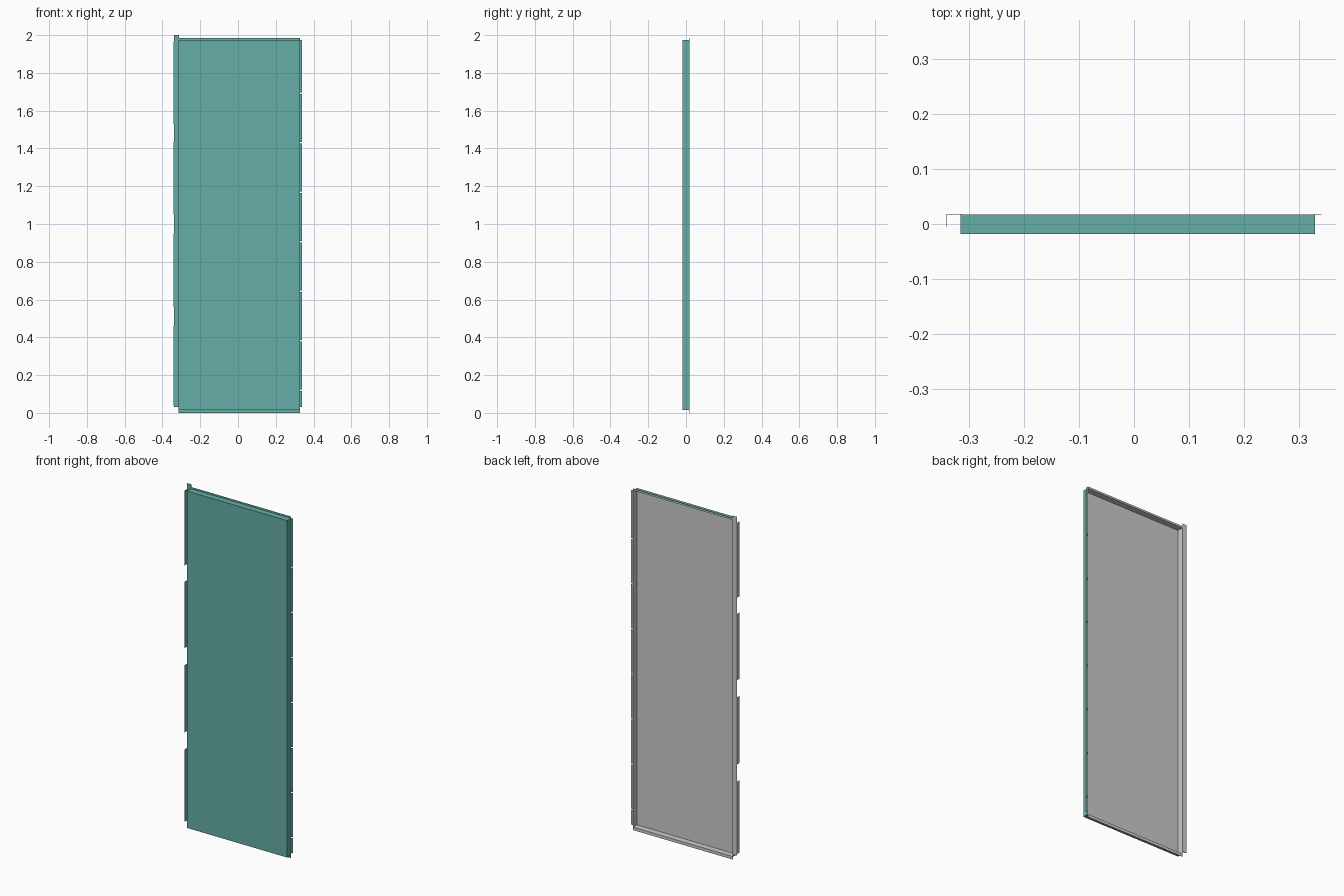
import bpy, bmesh

if "Cube" in bpy.data.objects:
    bpy.data.objects.remove(bpy.data.objects["Cube"])

# Outside of the sheet is painted, inside is bare
paint = bpy.data.materials.new("paint")
paint.diffuse_color = (0.13, 0.42, 0.38, 1)
paint.use_nodes = True
paint.node_tree.nodes["Principled BSDF"].inputs["Base Color"].default_value = paint.diffuse_color
bare = bpy.data.materials.new("bare_metal")
bare.diffuse_color = (0.6, 0.6, 0.6, 1)
bare.use_nodes = True
bare.node_tree.nodes["Principled BSDF"].inputs["Base Color"].default_value = bare.diffuse_color

L, R = -0.3145, 0.3285        # side walls of the tray
F, B = -0.0185, 0.0185        # front face and rear limit
Z0, Z1 = 0.0165, 1.975        # bottom and top walls
T = 0.001                     # sheet thickness


def folded_sheet(name, profile, axis, spans):
    """Extrude a folded profile along 'x' or 'z' once per span."""
    bm = bmesh.new()
    for lo, hi in spans:
        rows = []
        for a, b in profile:
            if axis == 'z':
                ends = [(a, b, lo), (a, b, hi)]
            else:
                ends = [(lo, a, b), (hi, a, b)]
            rows.append([bm.verts.new(p) for p in ends])
        for p, q in zip(rows, rows[1:]):
            bm.faces.new((p[0], q[0], q[1], p[1]))
    me = bpy.data.meshes.new(name)
    bm.to_mesh(me)
    bm.free()
    me.materials.append(paint)
    me.materials.append(bare)
    ob = bpy.data.objects.new(name, me)
    bpy.context.collection.objects.link(ob)
    mod = ob.modifiers.new("thickness", 'SOLIDIFY')
    mod.thickness = T
    mod.offset = -1
    mod.use_even_offset = True
    mod.material_offset = 1
    return ob


# Front panel with folded top and bottom walls and their lips
folded_sheet("front_panel",
             [(0.0165, 1.985), (0.0165, Z1), (F, Z1),
              (F, Z0), (0.0165, Z0), (0.0165, 0.0)],
             'x', [(L, R)])

# Side walls
folded_sheet("left_wall", [(L, B - T), (L, F)], 'z', [(Z0, Z1)])
folded_sheet("right_wall", [(R, F), (R, B - T)], 'z', [(Z0, Z1)])

# Right rear lip, split by narrow relief slits
cuts = [0.12 + 0.262 * i for i in range(7)]
starts = [0.03] + [c + 0.003 for c in cuts]
stops = [c - 0.003 for c in cuts] + [Z1]
folded_sheet("right_lip", [(R - T, B - T), (0.34, B - T)], 'z',
             list(zip(starts, stops)))

# Left hinge flange, running past the top
folded_sheet("left_flange", [(-0.34, B - T), (L + T, B - T)], 'z', [(0.03, 2.0)])

# Four hooked tabs folded forward from the flange
folded_sheet("left_tabs", [(-0.34, -0.0055), (-0.34, B - T)], 'z',
             [(0.04, 0.46), (0.56, 0.95), (1.05, 1.435), (1.53, 1.965)])
